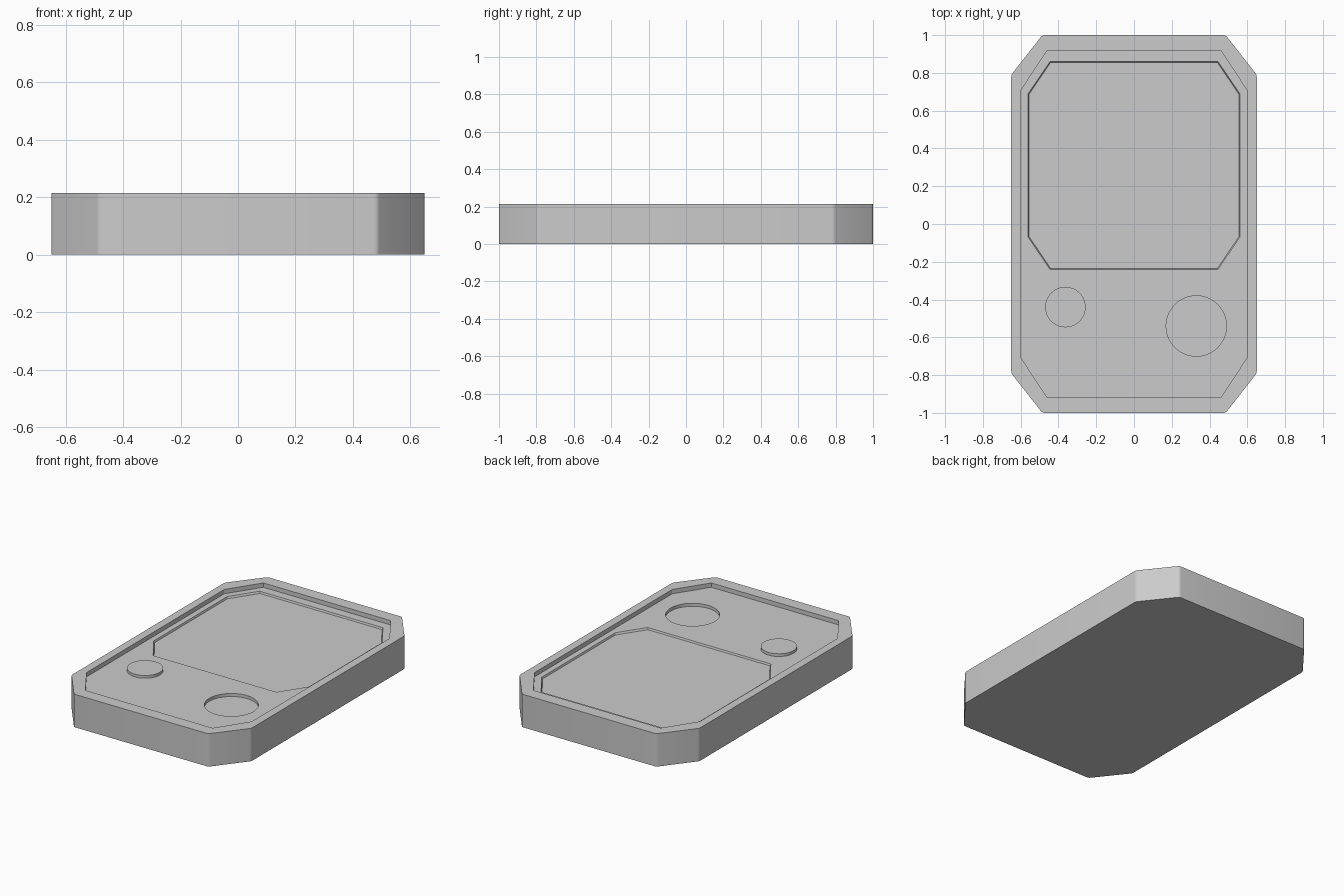
import bpy, bmesh, math
from mathutils import Vector

if "Cube" in bpy.data.objects:
    bpy.data.objects.remove(bpy.data.objects["Cube"])

grey = bpy.data.materials.new("light grey")
grey.diffuse_color = (0.6, 0.6, 0.6, 1)
grey.use_nodes = True
grey.node_tree.nodes["Principled BSDF"].inputs["Base Color"].default_value = grey.diffuse_color


def octagon(hx, y0, y1, cx, cy, r=0.0):
    """Chamfered rectangle; r softens each corner with a short curve."""
    half = [(hx, y0 + cy), (hx, y1 - cy), (hx - cx, y1)]
    pts = half + [(cx - hx, y1), (-hx, y1 - cy), (-hx, y0 + cy), (cx - hx, y0), (hx - cx, y0)]
    pts = [Vector(p) for p in pts]
    if not r:
        return pts
    out = []
    for i, p in enumerate(pts):
        a = p + (pts[i - 1] - p).normalized() * r
        b = p + (pts[(i + 1) % 8] - p).normalized() * r
        for t in (0, 1 / 3, 2 / 3, 1):
            out.append(a * (1 - t) ** 2 + p * 2 * t * (1 - t) + b * t * t)
    return out


def circle(x, y, r, n=48):
    return [Vector((x + r * math.cos(2 * math.pi * i / n), y + r * math.sin(2 * math.pi * i / n)))
            for i in range(n)]


def prism(name, low, high, z0, z1):
    """Solid between two outlines with equal point counts."""
    bm = bmesh.new()
    a = [bm.verts.new((p.x, p.y, z0)) for p in low]
    b = [bm.verts.new((p.x, p.y, z1)) for p in high]
    n = len(a)
    bm.faces.new(a[::-1])
    bm.faces.new(b)
    for i in range(n):
        j = (i + 1) % n
        bm.faces.new((a[i], a[j], b[j], b[i]))
    mesh = bpy.data.meshes.new(name)
    bm.to_mesh(mesh)
    bm.free()
    mesh.materials.append(grey)
    ob = bpy.data.objects.new(name, mesh)
    bpy.context.collection.objects.link(ob)
    return ob


def select(ob):
    bpy.ops.object.select_all(action='DESELECT')
    ob.select_set(True)
    bpy.context.view_layer.objects.active = ob


TOP, FLOOR = 0.215, 0.187

# Case with softened vertical corners
outline = octagon(0.65, -1, 1, 0.165, 0.21, 0.012)
case = prism("case", outline, outline, 0, TOP)

# Cutters: face recess, screen recess with slightly sloped walls, round dish
face = octagon(0.597, -0.918, 0.918, 0.137, 0.208)
screen_low = octagon(0.556, -0.236, 0.856, 0.115, 0.17)
screen_high = octagon(0.564, -0.244, 0.864, 0.115, 0.17)
dish = circle(0.33, -0.54, 0.16)
cutters = [
    prism("face_cutter", face, face, FLOOR, 0.3),
    prism("screen_cutter", screen_low, screen_high, FLOOR - 0.012, FLOOR + 0.012),
    prism("dish_cutter", dish, dish, FLOOR - 0.02, 0.3),
]
for cutter in cutters:
    cutter.hide_render = True
    mod = case.modifiers.new(cutter.name, 'BOOLEAN')
    mod.operation = 'DIFFERENCE'
    mod.solver = 'EXACT'
    mod.object = cutter
    select(case)
    bpy.ops.object.modifier_apply(modifier=mod.name)
    bpy.data.objects.remove(cutter)

# Raised round button
ring = circle(-0.363, -0.44, 0.107)
button = prism("button", ring, ring, FLOOR - 0.01, FLOOR + 0.018)

for ob in (case, button):
    select(ob)
    bpy.ops.object.shade_smooth_by_angle(angle=math.radians(30))
